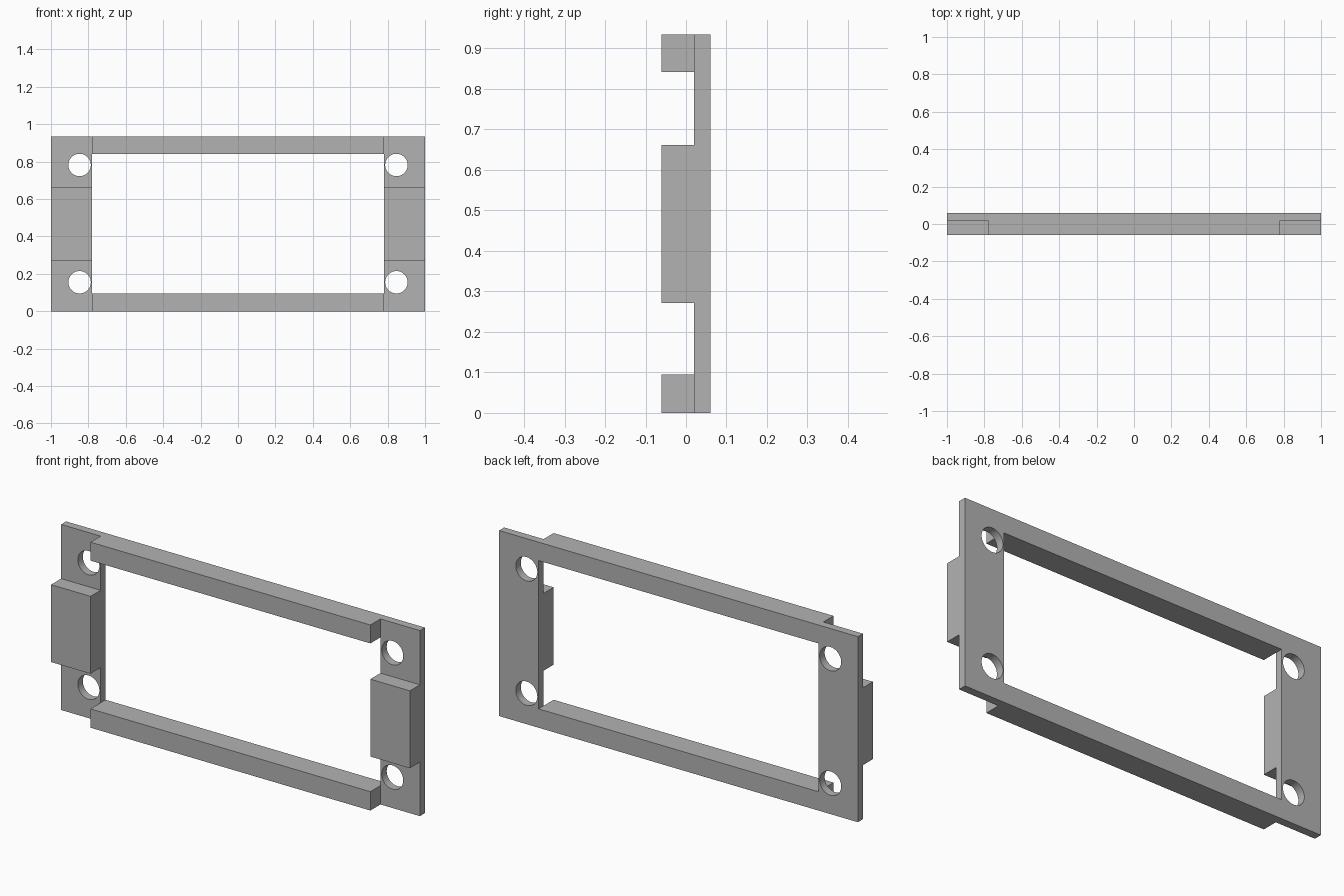
import bpy
import math

if "Cube" in bpy.data.objects:
    bpy.data.objects.remove(bpy.data.objects["Cube"], do_unlink=True)

HEIGHT = 0.935
BACK, STEP, FRONT = 0.06, 0.02, -0.06      # depth levels along y
OPEN_X, OPEN_LOW, OPEN_HIGH = 0.78, 0.095, 0.842

grey = bpy.data.materials.new("plain grey")
grey.use_nodes = True
colour = (0.45, 0.45, 0.45, 1)
grey.diffuse_color = colour
grey.node_tree.nodes["Principled BSDF"].inputs["Base Color"].default_value = colour


def box(name, x, y, z):
    """Box spanning the given (low, high) ranges."""
    bpy.ops.mesh.primitive_cube_add(size=1, location=[sum(r) / 2 for r in (x, y, z)])
    ob = bpy.context.object
    ob.name = name
    ob.scale = [r[1] - r[0] for r in (x, y, z)]
    bpy.ops.object.transform_apply(location=False, rotation=False, scale=True)
    ob.data.materials.append(grey)
    return ob


def cut(target, cutter):
    """Subtract the cutter, then remove it."""
    mod = target.modifiers.new("cut", 'BOOLEAN')
    mod.operation = 'DIFFERENCE'
    mod.solver = 'EXACT'
    mod.object = cutter
    cutter.hide_render = True
    bpy.context.view_layer.objects.active = target
    bpy.ops.object.modifier_apply(modifier=mod.name)
    bpy.data.objects.remove(cutter, do_unlink=True)


# Thin back plate with its rectangular opening
plate = box("back_plate", (-1, 1), (STEP, BACK), (0, HEIGHT))
cut(plate, box("opening_cutter", (-OPEN_X, OPEN_X), (-0.2, 0.2), (OPEN_LOW, OPEN_HIGH)))

# Round screw holes in the four corners
for x in (-0.847, 0.847):
    for z in (0.155, 0.782):
        bpy.ops.mesh.primitive_cylinder_add(
            vertices=48, radius=0.06, depth=0.4,
            location=(x, 0.04, z), rotation=(math.pi / 2, 0, 0))
        hole = bpy.context.object
        hole.data.materials.append(grey)
        cut(plate, hole)

bpy.ops.object.select_all(action='DESELECT')
plate.select_set(True)
bpy.context.view_layer.objects.active = plate
bpy.ops.object.shade_smooth_by_angle(angle=math.radians(30))

# Raised rails along the top and bottom
box("bottom_rail", (-OPEN_X, OPEN_X), (FRONT, STEP), (0, OPEN_LOW))
box("top_rail", (-OPEN_X, OPEN_X), (FRONT, STEP), (OPEN_HIGH, HEIGHT))

# Raised blocks in the middle of each side
box("right_block", (-1, -OPEN_X), (FRONT, STEP), (0.272, 0.662))
box("left_block", (OPEN_X, 1), (FRONT, STEP), (0.272, 0.662))
